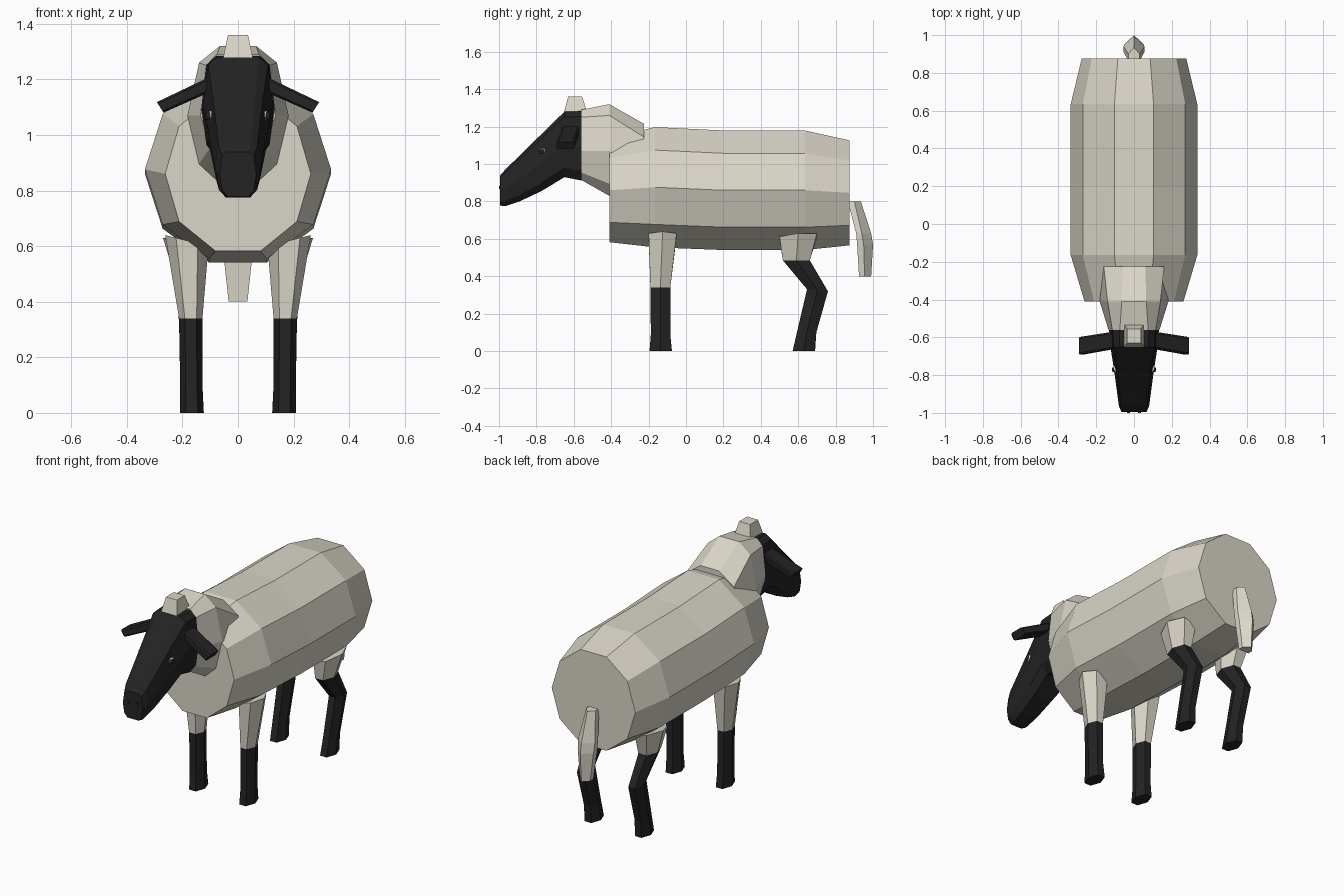
import bpy, bmesh, math
from mathutils import Vector

if "Cube" in bpy.data.objects:
    bpy.data.objects.remove(bpy.data.objects["Cube"])


def material(name, rgb):
    m = bpy.data.materials.new(name)
    m.diffuse_color = (*rgb, 1)
    m.use_nodes = True
    m.node_tree.nodes["Principled BSDF"].inputs["Base Color"].default_value = m.diffuse_color
    return m


WOOL = material("wool cream", (0.70, 0.67, 0.58))
BLACK = material("black skin", (0.017, 0.017, 0.017))
WHITE = material("eye white", (0.8, 0.8, 0.8))


def loft(name, rings, mats, dark_below=None):
    """Skin a list of equal-length rings and cap both ends."""
    bm = bmesh.new()
    loops = [[bm.verts.new(p) for p in ring] for ring in rings]
    n = len(loops[0])
    for a, b in zip(loops, loops[1:]):
        for i in range(n):
            bm.faces.new((a[i], a[(i + 1) % n], b[(i + 1) % n], b[i]))
    bm.faces.new(loops[0])
    bm.faces.new(loops[-1])
    bmesh.ops.recalc_face_normals(bm, faces=bm.faces)
    if dark_below is not None:
        for f in bm.faces:
            if f.calc_center_median().z < dark_below:
                f.material_index = 1
    me = bpy.data.meshes.new(name)
    bm.to_mesh(me)
    bm.free()
    for m in mats:
        me.materials.append(m)
    ob = bpy.data.objects.new(name, me)
    bpy.context.collection.objects.link(ob)
    return ob


def mirror_x(ob):
    ob.modifiers.new("mirror", 'MIRROR').use_axis[0] = True
    return ob


def sym_ring(y, half):
    """Full ring at depth y from right-half (x, z) points."""
    return [(x, y, z) for x, z in half] + [(-x, y, z) for x, z in reversed(half)]


def ngon_y(n, y, z, rx, rz):
    return [(rx * math.cos(2 * math.pi * i / n), y,
             z + rz * math.sin(2 * math.pi * i / n)) for i in range(n)]


def hex_z(x, y, z, rx, ry, tilt=0.0, lean=0.0):
    """Horizontal hexagon; tilt raises it along x, lean along y."""
    pts = []
    for i in range(6):
        a = math.pi / 3 * i
        dx, dy = rx * math.cos(a), ry * math.sin(a) / 0.866
        pts.append((x + dx, y + dy, z + dx * tilt + dy * lean))
    return pts


# Fleece barrel: ten sides, tapered at both ends
loft("body", [ngon_y(10, *s) for s in (
    (-0.41, 0.86, 0.262, 0.292),
    (-0.165, 0.876, 0.335, 0.338),
    (0.2, 0.86, 0.335, 0.336),
    (0.635, 0.86, 0.335, 0.336),
    (0.875, 0.846, 0.277, 0.295))], [WOOL])

# Neck, running into the shoulders
loft("neck", [
    sym_ring(-0.56, [(0.075, 1.29), (0.115, 1.25), (0.135, 1.07), (0.1, 0.955), (0.05, 0.915)]),
    sym_ring(-0.41, [(0.065, 1.32), (0.14, 1.26), (0.182, 1.07), (0.14, 0.895), (0.07, 0.83)]),
    sym_ring(-0.225, [(0.06, 1.215), (0.16, 1.145), (0.16, 1.0), (0.13, 0.88), (0.07, 0.84)]),
], [WOOL])

# Head: (y, top, bottom, half width)
head = []
for y, top, bot, w in ((-0.56, 1.283, 0.912, 0.132), (-0.65, 1.28, 0.93, 0.125),
                       (-0.77, 1.163, 0.857, 0.106), (-0.89, 1.045, 0.80, 0.09),
                       (-0.965, 0.972, 0.775, 0.08), (-0.995, 0.938, 0.778, 0.066)):
    h = top - bot
    head.append(sym_ring(y, [(0.6 * w, top), (0.86 * w, top - 0.08 * h),
                             (w, bot + 0.5 * h), (0.86 * w, bot + 0.14 * h), (0.55 * w, bot)]))
loft("head", head, [BLACK])

# Tuft of wool on the crown
loft("forelock", [[(sx * w, y0 if sy < 0 else y1, z)
                   for sx, sy in ((-1, -1), (1, -1), (1, 1), (-1, 1))]
                  for w, y0, y1, z in ((0.056, -0.655, -0.525, 1.265),
                                       (0.036, -0.63, -0.555, 1.36))], [WOOL])


# Ears: flattened slabs angled down and slightly forward
def ear_ring(x, y, z, ry, rz):
    return [(x + c * 0.012, y + ry * a, z + rz * c) for a, c in
            ((-1, -0.7), (-0.8, -1), (0.8, -1), (1, -0.7), (1, 0.7), (0.8, 1), (-0.8, 1), (-1, 0.7))]


mirror_x(loft("ear", [ear_ring(0.1, -0.615, 1.182, 0.045, 0.022),
                      ear_ring(0.28, -0.645, 1.099, 0.047, 0.019)], [BLACK]))


# Eyes and nostrils
def ball(name, loc, r, mat):
    bm = bmesh.new()
    bmesh.ops.create_uvsphere(bm, u_segments=10, v_segments=6, radius=r)
    bmesh.ops.translate(bm, verts=bm.verts, vec=Vector(loc))
    me = bpy.data.meshes.new(name)
    bm.to_mesh(me)
    bm.free()
    me.materials.append(mat)
    ob = bpy.data.objects.new(name, me)
    bpy.context.collection.objects.link(ob)
    mirror_x(ob)


ball("eyeball", (0.096, -0.768, 1.068), 0.019, WHITE)
ball("pupil", (0.102, -0.77, 1.068), 0.0165, BLACK)
mirror_x(loft("nostril", [[(0.03 + a * 0.008, y, 0.875 + b * 0.008)
                           for a, b in ((-1, -1), (1, -1), (1, 1), (-1, 1))]
                          for y in (-1.0, -0.98)], [BLACK]))

# Front legs: woolly above, dark below
mirror_x(loft("front_leg", [
    hex_z(0.166, -0.135, 0.0, 0.043, 0.06),
    hex_z(0.168, -0.136, 0.09, 0.040, 0.052),
    hex_z(0.17, -0.137, 0.34, 0.042, 0.053),
    hex_z(0.184, -0.125, 0.62, 0.078, 0.075, 0.25)], [WOOL, BLACK], 0.3))

# Hind legs: bent back at the hock
mirror_x(loft("hind_leg", [
    hex_z(0.166, 0.63, 0.0, 0.043, 0.06),
    hex_z(0.168, 0.645, 0.10, 0.040, 0.052),
    hex_z(0.17, 0.703, 0.325, 0.042, 0.056, 0, -0.1),
    hex_z(0.174, 0.59, 0.485, 0.052, 0.072),
    hex_z(0.19, 0.60, 0.61, 0.08, 0.1, 0.25, 0.08)], [WOOL, BLACK], 0.45))

# Tail: ridged along the back
loft("tail", [[(-w, y0, z), (-w, y1, z), (0, y2, z), (w, y1, z), (w, y0, z)]
              for w, y0, y1, y2, z in ((0.03, 0.865, 0.90, 0.935, 0.80),
                                       (0.055, 0.91, 0.94, 0.99, 0.63),
                                       (0.052, 0.915, 0.95, 1.0, 0.57),
                                       (0.034, 0.925, 0.955, 0.99, 0.40))], [WOOL])
